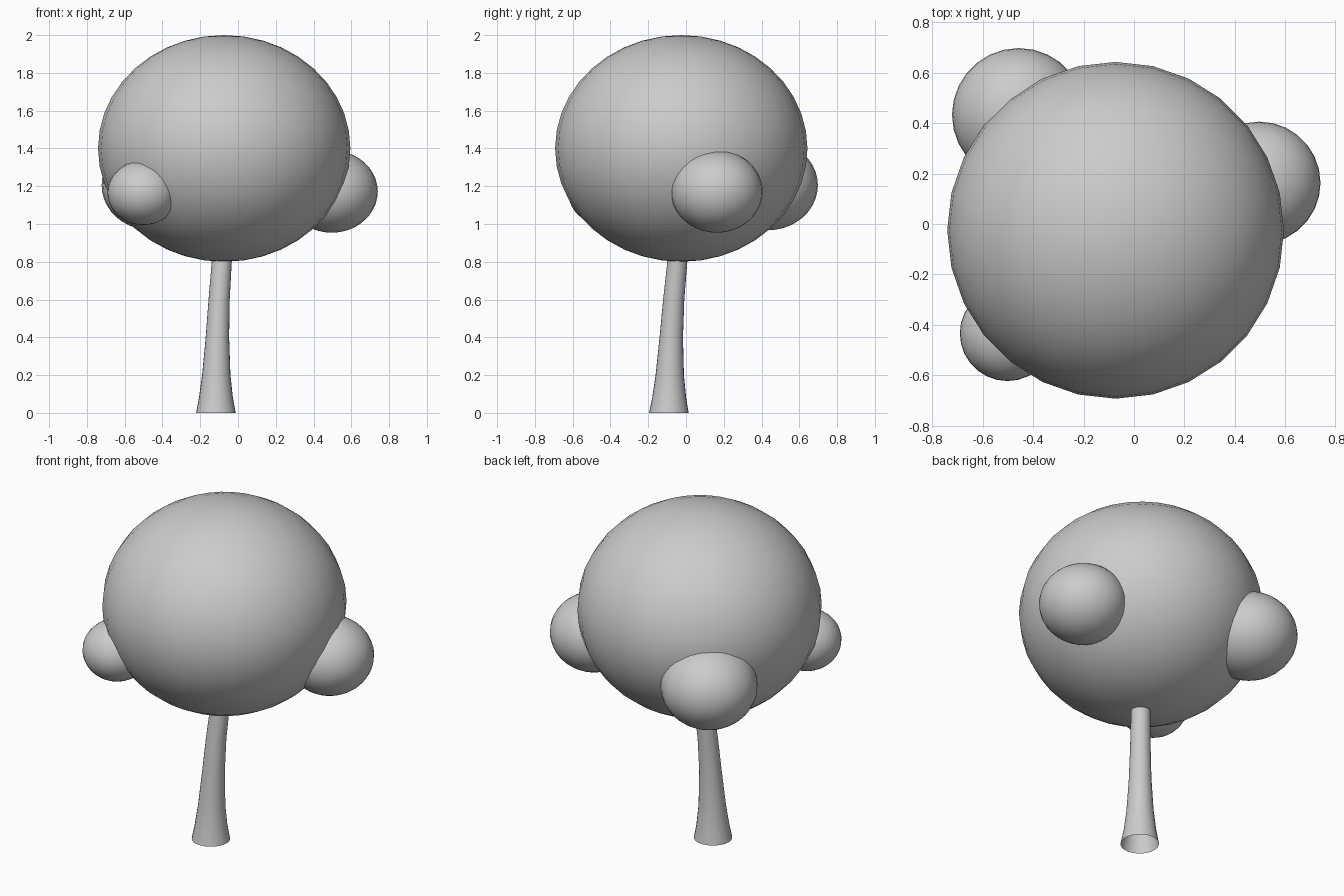
import bpy, bmesh
from math import cos, sin, tau

if "Cube" in bpy.data.objects:
    bpy.data.objects.remove(bpy.data.objects["Cube"])


def foliage(name, center, radius, height, segs, rings):
    """Smooth, slightly flattened leaf ball."""
    bpy.ops.mesh.primitive_uv_sphere_add(segments=segs, ring_count=rings, radius=1, location=center)
    ob = bpy.context.object
    ob.name = name
    ob.scale = (radius, radius, height)
    bpy.ops.object.transform_apply(location=False, rotation=False, scale=True)
    bpy.ops.object.shade_smooth()
    return ob


# Crown and three side clumps
foliage("crown", (-0.073, -0.025, 1.4), 0.668, 0.6, 28, 20)
foliage("right_clump", (0.497, 0.163, 1.172), 0.243, 0.218, 28, 20)
foliage("back_left_clump", (-0.457, 0.433, 1.205), 0.265, 0.238, 28, 20)
foliage("front_left_clump", (-0.502, -0.434, 1.165), 0.189, 0.17, 28, 20)

# Trunk: leaning, flared tube with an open foot (x, y, z, radius)
sections = [
    (-0.117, -0.091, 0.0, 0.105),
    (-0.117, -0.089, 0.08, 0.090),
    (-0.115, -0.086, 0.2, 0.075),
    (-0.109, -0.078, 0.4, 0.062),
    (-0.100, -0.065, 0.6, 0.056),
    (-0.086, -0.046, 0.8, 0.053),
    (-0.078, -0.035, 0.9, 0.052),
]
SIDES = 24
bm = bmesh.new()
loops = [[bm.verts.new((x + r * cos(tau * i / SIDES), y + r * sin(tau * i / SIDES), z))
          for i in range(SIDES)] for x, y, z, r in sections]
for a, b in zip(loops, loops[1:]):
    for i in range(SIDES):
        j = (i + 1) % SIDES
        bm.faces.new((a[i], a[j], b[j], b[i]))
for f in bm.faces:
    f.smooth = True
mesh = bpy.data.meshes.new("trunk")
bm.to_mesh(mesh)
bm.free()
bpy.context.collection.objects.link(bpy.data.objects.new("trunk", mesh))
